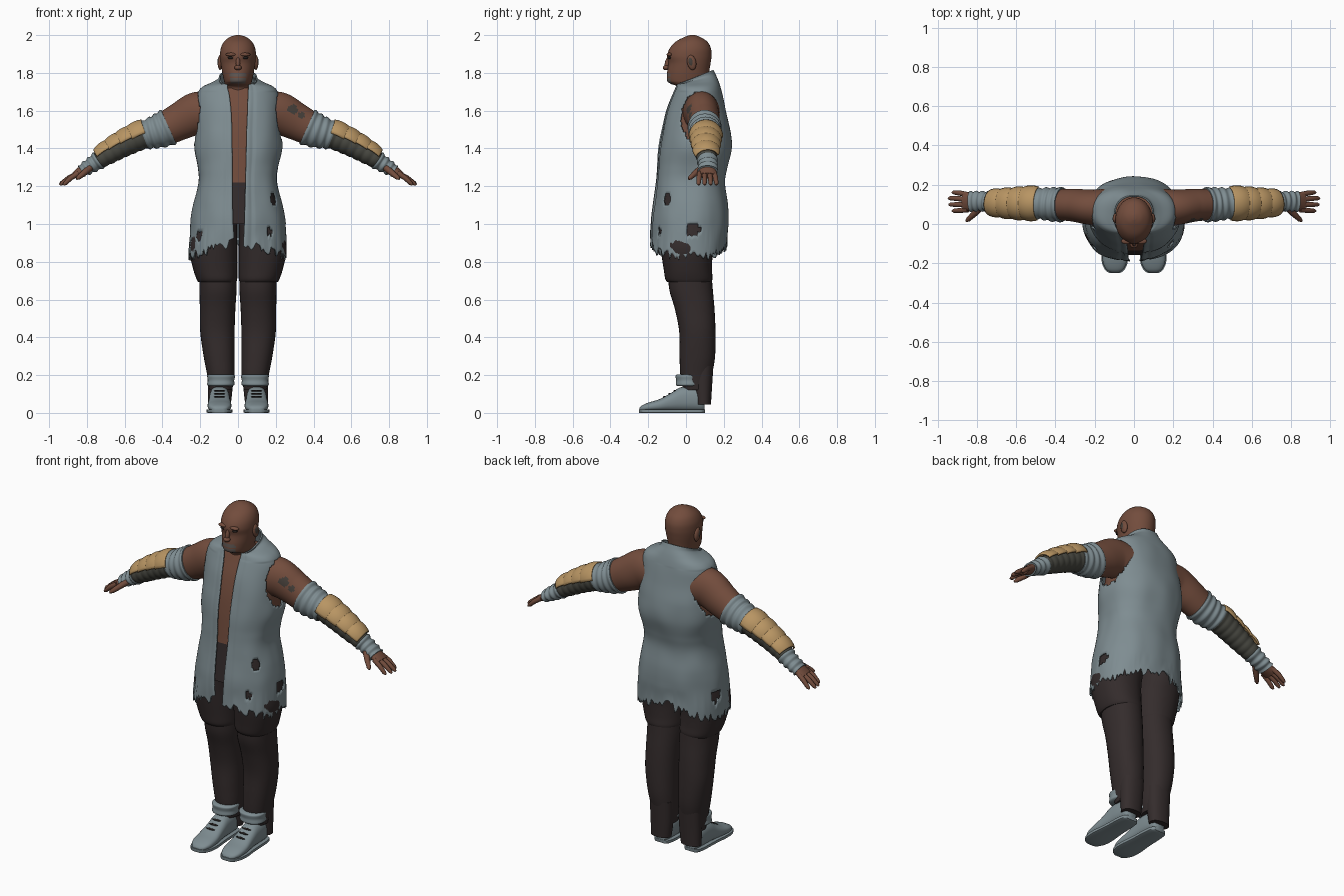
import bpy, bmesh, math, random
from mathutils import Vector, Matrix, noise

if "Cube" in bpy.data.objects:
    bpy.data.objects.remove(bpy.data.objects["Cube"])

random.seed(4)


def material(name, rgb):
    m = bpy.data.materials.new(name)
    m.diffuse_color = (*rgb, 1)
    m.use_nodes = True
    m.node_tree.nodes["Principled BSDF"].inputs["Base Color"].default_value = m.diffuse_color
    return m


CLOTH = material("grey cloth", (0.21, 0.265, 0.285))
SKIN = material("brown skin", (0.17, 0.073, 0.046))
TROUSER = material("dark trousers", (0.034, 0.025, 0.025))
GOLD = material("tan plate", (0.48, 0.30, 0.125))
WRAP = material("olive wrap", (0.066, 0.066, 0.054))
DARK = material("near black", (0.016, 0.013, 0.012))
BEARD = material("grey beard", (0.12, 0.10, 0.09))
INK = material("faded ink", (0.06, 0.05, 0.042))


def spow(v, p):
    return math.copysign(abs(v) ** p, v)


def smooth_rows(rows, k):
    """Catmull-Rom interpolation of a short station table."""
    out = []
    for i in range(len(rows) - 1):
        a, b, c, d = (rows[max(0, min(len(rows) - 1, i + j))] for j in (-1, 0, 1, 2))
        for s in range(k):
            t = s / k
            out.append(tuple(0.5 * (2 * q + (r - p) * t + (2*p - 5*q + 4*r - w) * t*t
                       + (3*q - p - 3*r + w) * t**3) for p, q, r, w in zip(a, b, c, d)))
    return out + [rows[-1]]


def finish(name, bm, mats, solid=0, angle=50):
    bmesh.ops.recalc_face_normals(bm, faces=bm.faces)
    me = bpy.data.meshes.new(name)
    bm.to_mesh(me)
    bm.free()
    ob = bpy.data.objects.new(name, me)
    bpy.context.collection.objects.link(ob)
    for m in mats:
        me.materials.append(m)
    if solid:
        mod = ob.modifiers.new("thickness", 'SOLIDIFY')
        mod.thickness, mod.offset = solid, 0
    bpy.ops.object.select_all(action='DESELECT')
    ob.select_set(True)
    bpy.context.view_layer.objects.active = ob
    bpy.ops.object.shade_smooth_by_angle(angle=math.radians(angle))
    return ob


def loft(name, rings, mats, closed=True, caps=True, rule=None, solid=0):
    """Skin rings of points; rule gives a material index, or -1 for a hole."""
    bm = bmesh.new()
    vs = [[bm.verts.new(p) for p in r] for r in rings]
    n = len(vs[0])
    for a, b in zip(vs, vs[1:]):
        for i in range(n if closed else n - 1):
            j = (i + 1) % n
            quad = (a[i], a[j], b[j], b[i])
            idx = rule(sum((v.co for v in quad), Vector()) / 4) if rule else 0
            if idx >= 0:
                bm.faces.new(quad).material_index = idx
    if caps:
        bm.faces.new(vs[0])
        bm.faces.new(vs[-1])
    return finish(name, bm, mats, solid)


def column(name, rows, mats, k=5, n=32, p=0.9, s=1, **kw):
    """Upright body from rows of (z, centre x, centre y, half width, half depth)."""
    rings = [[(s * (cx + rx * spow(math.sin(2*math.pi*i/n), p)),
               cy - ry * spow(math.cos(2*math.pi*i/n), p), z) for i in range(n)]
             for z, cx, cy, rx, ry in smooth_rows(rows, k)]
    return loft(name, rings, mats, **kw)


def ellipsoid(name, loc, size, mat, tilt=0):
    bm = bmesh.new()
    bmesh.ops.create_uvsphere(bm, u_segments=16, v_segments=10, radius=1, matrix=
                              Matrix.Translation(loc) @ Matrix.Rotation(tilt, 4, 'X') @ Matrix.Diagonal((*size, 1)))
    return finish(name, bm, [mat])


# Torso profile: z, half width, front y, back y, tilt, left and right opening
TORSO = [(0.84, .255, -.185, .215, 0, .028, .02), (1.0, .245, -.18, .22, 0, .033, .025),
         (1.1, .23, -.17, .217, 0, .036, .028), (1.22, .205, -.157, .205, 0, .04, .03),
         (1.3, .21, -.15, .215, 0, .042, .03), (1.4, .228, -.14, .237, 0, .044, .03),
         (1.5, .223, -.125, .23, 0, .047, .032), (1.6, .215, -.1, .207, 0, .05, .036),
         (1.68, .212, -.07, .19, 0, .052, .045), (1.72, .19, -.055, .18, 0, .055, .055),
         (1.745, .135, -.052, .168, .1, .055, .055), (1.76, .1, -.06, .153, .3, .06, .06),
         (1.778, .098, -.065, .142, .4, .075, .075)]

column("torso", [(z, 0, (f + b) / 2, w - .022, (b - f) / 2 - .022) for z, w, f, b, *_ in TORSO[1:10]],
       [SKIN, TROUSER], p=.85, n=64, k=8, rule=lambda c: int(c.z < 1.22))

# Sleeveless open vest with armholes, tears and a frayed hem
TEARS = [(.235, .04, .97, .036), (.19, -.1, 1.13, .026), (-.2, -.11, .94, .024),
         (-.24, .07, .95, .034), (.14, -.09, 1.64, .02), (.17, -.14, .96, .018)]
COLS = 150
fray = [random.uniform(-.035, .02) for _ in range(COLS)]


def vest_cut(c):
    arm = ((c.y - .07) / .095) ** 2 + ((c.z - 1.56) / .135) ** 2 + .25 * noise.noise(c * 40)
    if abs(c.x) > .15 and arm < 1:
        return -1
    return -1 if any((c - Vector(t[:3])).length < t[3] * (1 + .3 * noise.noise(c * 60)) for t in TEARS) else 0


rings = []
for z, w, f, b, tilt, left, right in smooth_rows(TORSO, 8):
    ring, cy, d = [], (f + b) / 2, (b - f) / 2
    a0, a1 = (math.asin(min(1, (o / w) ** (1 / .85))) for o in (left, right))
    for i in range(COLS):
        a = a0 + (2 * math.pi - a0 - a1) * i / (COLS - 1)
        x, y = w * spow(math.sin(a), .85), cy - d * spow(math.cos(a), .85)
        h = z + tilt * (y - .05)
        if z < 1:
            hem = .915 - .075 * abs(x) / .25 + fray[i]
            h = 1 - (1 - z) / .16 * (1 - hem)
        g = 1 + .035 * noise.noise(Vector((x * 9, y * 9, z * 6))) * (z < 1.7)
        if 2 < min(i, COLS - 1 - i) < 5:
            g -= .02      # placket seam
        ring.append((x * g, cy + (y - cy) * g, h))
    rings.append(ring)
loft("vest", rings, [CLOTH], closed=False, caps=False, rule=vest_cut, solid=.008)


# Head and neck
def face_paint(c):
    lip = c.y < -.055 and abs(c.x) < .042
    if lip and 1.777 < c.z < 1.783 and abs(c.x) < .028:
        return 2
    return int(lip and (1.783 < c.z < 1.803 or 1.745 < c.z < 1.772))


HEAD = [(1.64, -.03, .13, .085), (1.72, -.04, .125, .078), (1.742, -.08, .12, .072),
        (1.758, -.1, .12, .074), (1.80, -.1, .122, .083), (1.85, -.094, .13, .091),
        (1.89, -.1, .135, .095), (1.93, -.086, .132, .091), (1.965, -.055, .113, .074),
        (1.99, -.008, .075, .043), (2.0, .02, .048, .01)]
column("head", [(z, 0, (f + b) / 2, w, (b - f) / 2) for z, f, b, w in HEAD],
       [SKIN, BEARD, DARK], k=7, n=64, p=1, rule=face_paint)
ellipsoid("nose_bridge", (0, -.098, 1.852), (.012, .014, .034), SKIN, -.2)
ellipsoid("nose_tip", (0, -.105, 1.828), (.02, .018, .014), SKIN)
for s, side in ((1, "left"), (-1, "right")):
    ellipsoid(side + "_eye", (s * .036, -.086, 1.88), (.019, .01, .008), DARK)
    ellipsoid(side + "_brow", (s * .036, -.087, 1.897), (.03, .016, .01), SKIN)
    ellipsoid(side + "_ear", (s * .095, .03, 1.855), (.013, .024, .04), SKIN, .2)
    ellipsoid(side + "_inner_ear", (s * .103, .026, 1.858), (.006, .013, .024), INK, .2)

# Arm centre line: x, y, z, half width, half height
ARM = [(.15, .08, 1.59, .1, .11), (.22, .085, 1.585, .09, .112), (.3, .095, 1.547, .084, .1),
       (.36, .098, 1.517, .08, .092), (.42, .1, 1.492, .078, .083), (.5, .105, 1.467, .07, .068),
       (.6, .105, 1.42, .063, .06), (.7, .108, 1.362, .054, .05), (.76, .115, 1.322, .044, .038),
       (.82, .115, 1.285, .045, .028), (.87, .112, 1.255, .046, .016)]
FINE = smooth_rows(ARM, 12)


def sweep(name, rows, mats, s, n=28, span=None, **kw):
    """Tube along the arm; span limits it to an arc over the top."""
    rings = []
    for i, (x, y, z, ry, ru) in enumerate(rows):
        a, b = rows[max(0, i - 1)], rows[min(len(rows) - 1, i + 1)]
        t = Vector((b[0] - a[0], b[1] - a[1], b[2] - a[2])).normalized()
        up = Vector((-t.z, 0, t.x)).normalized()
        wide = up.cross(t)
        ring = []
        for j in range(n):
            q = -span + 2 * span * j / (n - 1) if span else 2 * math.pi * j / n
            v = Vector((x, y, z)) + wide * ry * math.sin(q) + up * ru * math.cos(q)
            ring.append((s * v.x, v.y, v.z))
        rings.append(ring)
    return loft(name, rings, mats, closed=not span, caps=not span, **kw)


def along(x0, x1, grow, n=12):
    out = []
    for i in range(n + 1):
        x = x0 + (x1 - x0) * i / n
        a, b = next((a, b) for a, b in zip(FINE, FINE[1:]) if b[0] >= x - 1e-6)
        t = (x - a[0]) / (b[0] - a[0])
        r = [p + (q - p) * t for p, q in zip(a, b)]
        g = grow(i / n)
        out.append((r[0], r[1], r[2], r[3] + g, r[4] + g))
    return out


def tattoo(c):
    marks = ((.29, 1.605, .026), (.335, 1.575, .018))
    return int(c.x > 0 and c.y < .1 and any(math.hypot(c.x - x, c.z - z) < r for x, z, r in marks))


for s, side in ((1, "left"), (-1, "right")):
    sweep(side + "_upper_arm", along(.15, .42, lambda t: 0, 40), [SKIN, INK], s, n=48, rule=tattoo)
    sweep(side + "_elbow_cuff", along(.365, .5, lambda t: .007 + .004 * math.sin(t * 22), 24), [CLOTH], s)
    sweep(side + "_forearm_wrap", along(.48, .745, lambda t: .004 * abs(math.sin(t * 22)), 48), [WRAP], s)
    for i in range(4):     # overlapping forearm plates
        x = .485 + .057 * i
        sweep(f"{side}_arm_plate_{i+1}", along(x, x + .072, lambda t: .006 + .014 * math.sin(.4 + 2.1 * t)),
              [GOLD], s, n=16, span=1.45 - .08 * i, solid=.008)
    sweep(side + "_wrist_wrap", along(.735, .83, lambda t: .006 + .004 * math.sin(t * 20), 24), [CLOTH], s)
    sweep(side + "_palm", along(.8, .868, lambda t: .001), [SKIN], s)
    for i, (y, reach) in enumerate(((.073, .925), (.099, .942), (.125, .945), (.149, .925))):
        pts = [(.845, y, 1.27), ((.845 + reach) / 2, y + .004 * (i - 1), 1.244), (reach - .01, y + .006 * (i - 1), 1.215),
               (reach, y + .006 * (i - 1), 1.207)]
        sweep(f"{side}_finger_{i+1}", [(*p, r, r) for p, r in zip(pts, (.014, .0135, .011, .005))], [SKIN], s, n=10)
    thumb = ((.78, .085, 1.30, .018), (.815, .05, 1.27, .016), (.845, .022, 1.245, .012), (.855, .014, 1.238, .005))
    sweep(side + "_thumb", [(*p, p[3]) for p in thumb], [SKIN], s, n=10)

    # Legs: loose thigh over a narrower lower leg
    column(side + "_thigh", [(1.02, .115, .015, .112, .16), (.92, .128, .01, .124, .15), (.85, .13, .005, .127, .137),
                             (.76, .12, .01, .117, .128), (.71, .112, .015, .108, .125), (.692, .11, .017, .1, .115)], [TROUSER], s=s)
    column(side + "_lower_leg", [(.74, .108, .02, .098, .115), (.65, .106, .027, .098, .115), (.55, .108, .046, .094, .105),
                                 (.43, .109, .06, .091, .096), (.3, .1, .06, .082, .094), (.2, .091, .054, .072, .084),
                                 (.12, .091, .055, .06, .07)], [TROUSER], s=s)
    column(side + "_heel_flap", [(.26, .093, .09, .07, .056), (.14, .094, .09, .066, .048), (.045, .098, .092, .06, .04)],
           [TROUSER], s=s)
    column(side + "_ankle_cuff", [(.142, .093, .012, .062, .058), (.15, .091, .012, .072, .066), (.172, .09, .012, .07, .064),
                                  (.195, .089, .012, .074, .068), (.203, .089, .012, .066, .06)], [CLOTH], s=s)

    # Shoe upper and sole, lofted from heel to toe
    SHOE = [(.098, .09, .03), (.08, .125, .045), (.03, .14, .052), (-.03, .135, .054), (-.08, .105, .057),
            (-.14, .073, .063), (-.195, .056, .06), (-.232, .04, .043), (-.246, .026, .02)]
    rows = smooth_rows(SHOE, 4)
    loft(side + "_shoe", [[(s * (.098 + w * spow(math.sin(2*math.pi*i/28), .8)), y,
                            .008 + (h - .008) * (.5 - .5 * spow(math.cos(2*math.pi*i/28), .8)))
                           for i in range(28)] for y, h, w in rows], [CLOTH])
    loft(side + "_sole", [[(s * (.098 + u * (w + .005)), y * 1.015, z) for u, z in
                           ((-1, .003), (-.9, 0), (.9, 0), (1, .003), (1, .018), (-1, .018))] for y, h, w in rows], [CLOTH])
    for i in range(3):
        y = -.06 - .028 * i
        ellipsoid(f"{side}_lace_{i+1}", (s * .098, y, .117 - .016 * i), (.03, .006, .005), DARK, .5)
